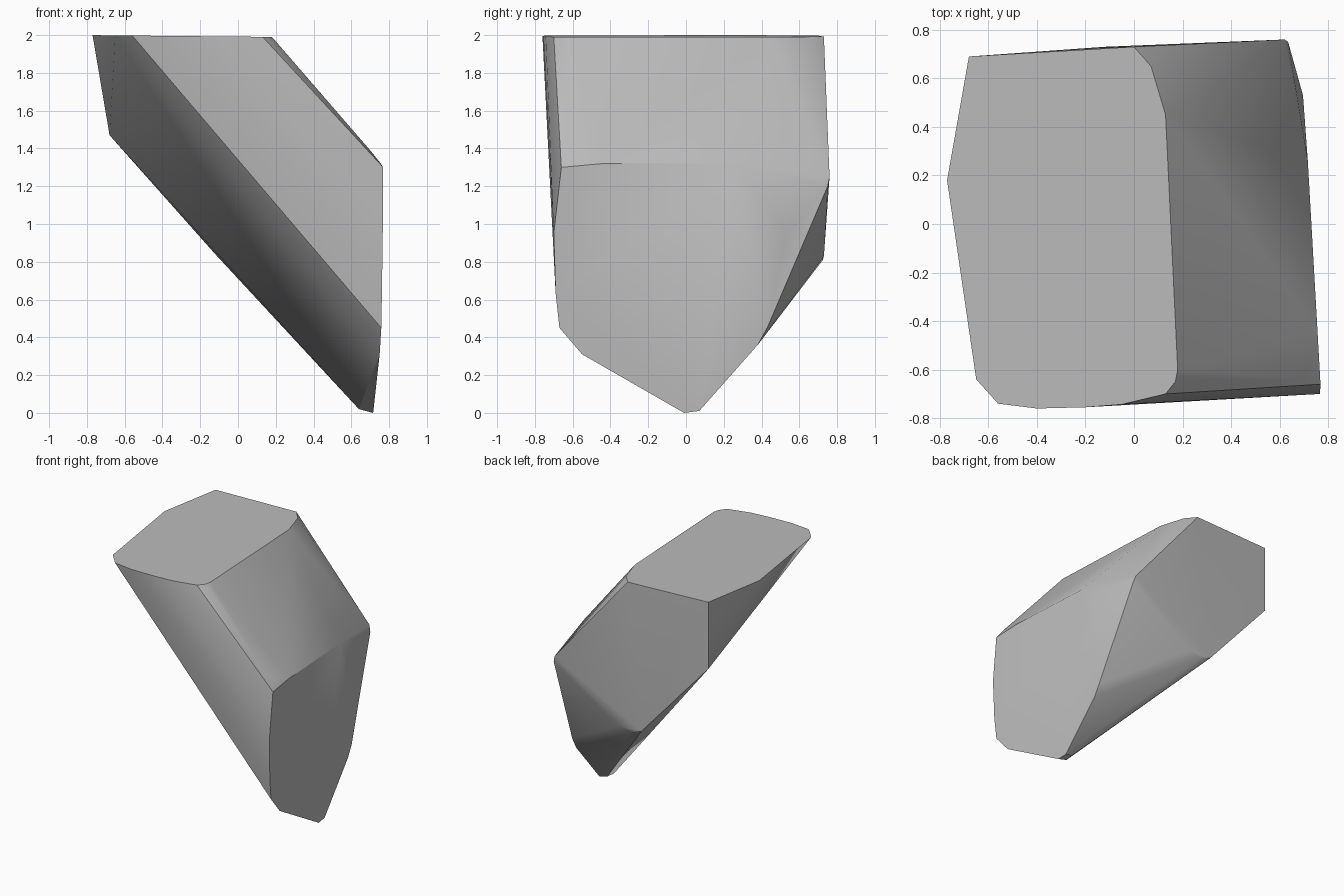
import bpy
import bmesh
import math

old_cube = bpy.data.objects.get("Cube")
if old_cube:
    bpy.data.objects.remove(old_cube, do_unlink=True)


def make_material(name, color):
    material = bpy.data.materials.new(name)
    material.use_nodes = True
    material.diffuse_color = color
    material.node_tree.nodes["Principled BSDF"].inputs["Base Color"].default_value = color
    return material


def top_point(x, y):
    """Point on the almost level upper cut."""
    return (x, y, 1.992 - 0.01 * x)


def end_point(y, z):
    """Point on the steep end cut."""
    return (0.715 - 0.057 * y + 0.012 * z, y, z)


def build_stone(name, points, material):
    bm = bmesh.new()
    for point in points:
        bm.verts.new(point)
    hull = bmesh.ops.convex_hull(bm, input=bm.verts[:])
    unused = [v for v in hull["geom_interior"] if isinstance(v, bmesh.types.BMVert) and v.is_valid]
    bmesh.ops.delete(bm, geom=unused, context="VERTS")
    # Merge coplanar triangles into clean facets
    bmesh.ops.dissolve_limit(bm, angle_limit=math.radians(1), verts=bm.verts[:], edges=bm.edges[:])
    bmesh.ops.recalc_face_normals(bm, faces=bm.faces[:])
    mesh = bpy.data.meshes.new(name)
    bm.to_mesh(mesh)
    bm.free()
    mesh.materials.append(material)
    stone = bpy.data.objects.new(name, mesh)
    bpy.context.collection.objects.link(stone)
    bpy.ops.object.select_all(action="DESELECT")
    stone.select_set(True)
    bpy.context.view_layer.objects.active = stone
    bpy.ops.object.shade_smooth_by_angle(angle=math.radians(30))
    return stone


# Outline of the upper cut, in x and y
top_outline = [
    (-0.77, 0.18), (-0.68, 0.69), (0, 0.73), (0.07, 0.65), (0.13, 0.45),
    (0.18, -0.6), (0.17, -0.65), (0.13, -0.7), (-0.05, -0.743),
    (-0.2, -0.755), (-0.4, -0.76), (-0.56, -0.74), (-0.65, -0.64),
]

# Outline of the end cut, in y and z
end_outline = [
    (-0.01, 0), (0.07, 0.01), (0.38, 0.36), (0.43, 0.45), (0.53, 0.95),
    (0.26, 1.32), (-0.44, 1.32), (-0.66, 1.3), (-0.7, 0.95),
    (-0.69, 0.63), (-0.67, 0.45), (-0.55, 0.31),
]

# Corners of the back, underside and front shoulder
corners = [
    (-0.68, 0.69, 1.47), (-0.12, 0.73, 0.84), (-0.03, 0.725, 0.81),
    (0.08, 0.73, 0.83), (0.62, 0.76, 1.25), (0.635, 0.75, 1.2),
    (0.64, -0.01, 0.02), (0.65, 0.06, 0.02), (0.7, -0.64, 1.39),
]

stone_gray = make_material("stone_gray", (0.5, 0.5, 0.5, 1))
points = [top_point(*p) for p in top_outline]
points += [end_point(*p) for p in end_outline]
points += corners
build_stone("rock_shard", points, stone_gray)
